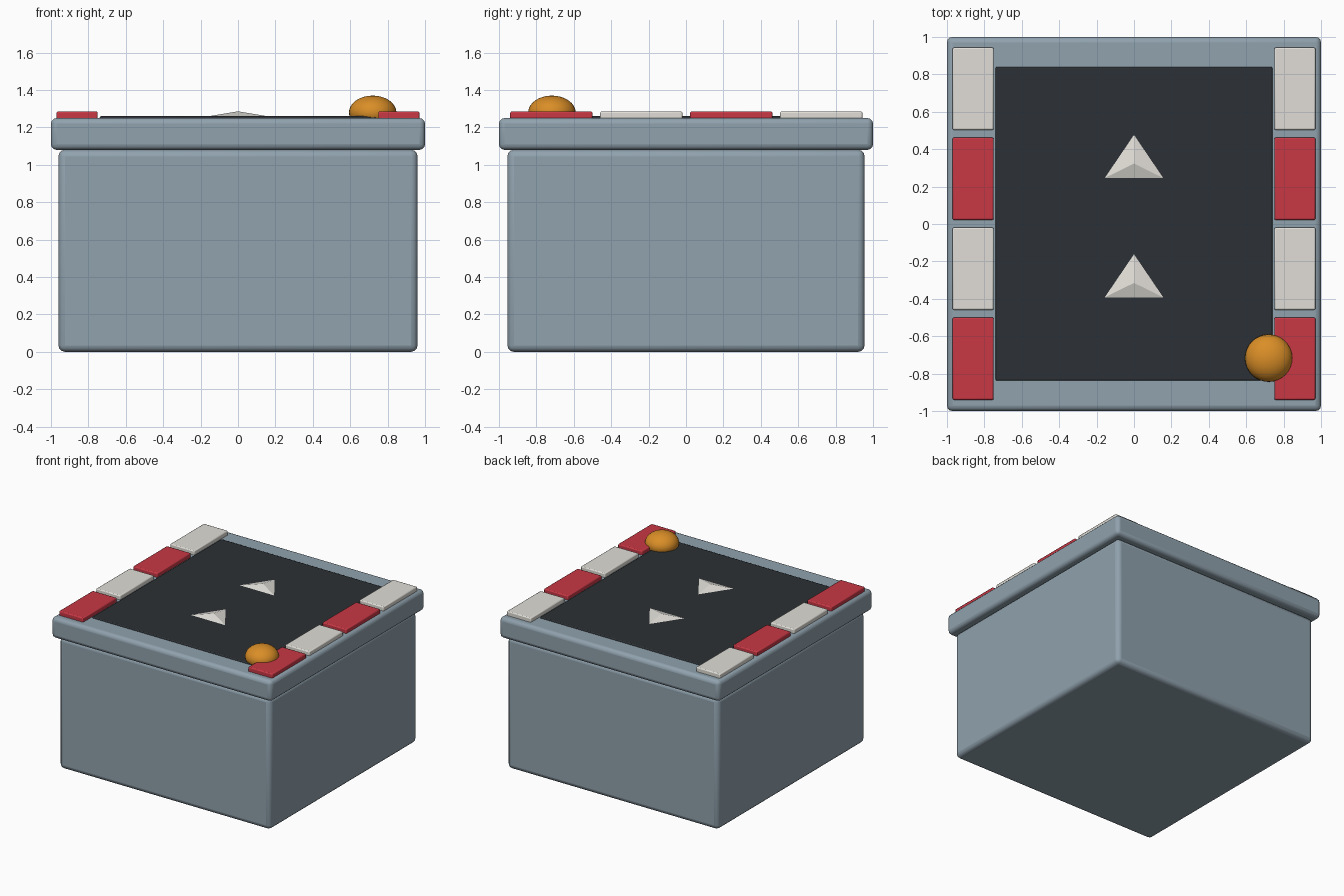
import bpy
from math import radians

if "Cube" in bpy.data.objects:
    bpy.data.objects.remove(bpy.data.objects["Cube"])


def material(name, rgb):
    m = bpy.data.materials.new(name)
    m.diffuse_color = (*rgb, 1)
    m.use_nodes = True
    m.node_tree.nodes["Principled BSDF"].inputs["Base Color"].default_value = m.diffuse_color
    return m


STEEL = material("steel_blue", (0.28, 0.36, 0.42))
DARK = material("dark_panel", (0.025, 0.03, 0.035))
RED = material("red", (0.58, 0.04, 0.06))
WHITE = material("off_white", (0.75, 0.73, 0.68))
ORANGE = material("orange", (0.70, 0.27, 0.02))


def finish(name, mat):
    ob = bpy.context.object
    ob.name = name
    ob.data.materials.append(mat)
    bpy.ops.object.transform_apply(location=False, rotation=True, scale=True)
    return ob


def box(name, x, y, z, mat, bevel, segments=3):
    """Bevelled box from (min, max) ranges."""
    bpy.ops.mesh.primitive_cube_add(size=1, location=[sum(r) / 2 for r in (x, y, z)])
    bpy.context.object.scale = [r[1] - r[0] for r in (x, y, z)]
    ob = finish(name, mat)
    mod = ob.modifiers.new("bevel", "BEVEL")
    mod.width, mod.segments = bevel, segments
    bpy.ops.object.shade_smooth_by_angle(angle=radians(35))
    return ob


# Block, overhanging lid and dark track panel
box("base_block", (-0.96, 0.96), (-0.955, 0.955), (0, 1.08), STEEL, 0.035)
box("lid", (-1, 1), (-1, 1), (1.08, 1.25), STEEL, 0.03)
box("track_panel", (-0.74, 0.74), (-0.838, 0.84), (1.23, 1.26), DARK, 0.008, 2)

# Alternating kerb tiles down both sides
for side, sx in (("left", -1), ("right", 1)):
    for i in range(4):
        y = -0.72 + 0.481 * i
        box(f"kerb_{side}_{i + 1}", sorted((sx * 0.75, sx * 0.97)),
            (y - 0.22, y + 0.22), (1.235, 1.285), WHITE if i % 2 else RED, 0.008, 2)

# Shallow three-sided arrow markers pointing to the back
for name, y in (("arrow_front", -0.315), ("arrow_back", 0.323)):
    bpy.ops.mesh.primitive_cone_add(vertices=3, radius1=1, radius2=0, depth=0.03,
                                    location=(0, y, 1.271))
    bpy.context.object.scale = (0.208, 0.177, 1)
    finish(name, WHITE)

# Squashed dome button on the front right corner
bpy.ops.mesh.primitive_uv_sphere_add(segments=32, ring_count=16, radius=1,
                                     location=(0.72, -0.717, 1.28))
bpy.context.object.scale = (0.127, 0.127, 0.09)
finish("dome_button", ORANGE)
bpy.ops.object.shade_smooth()
